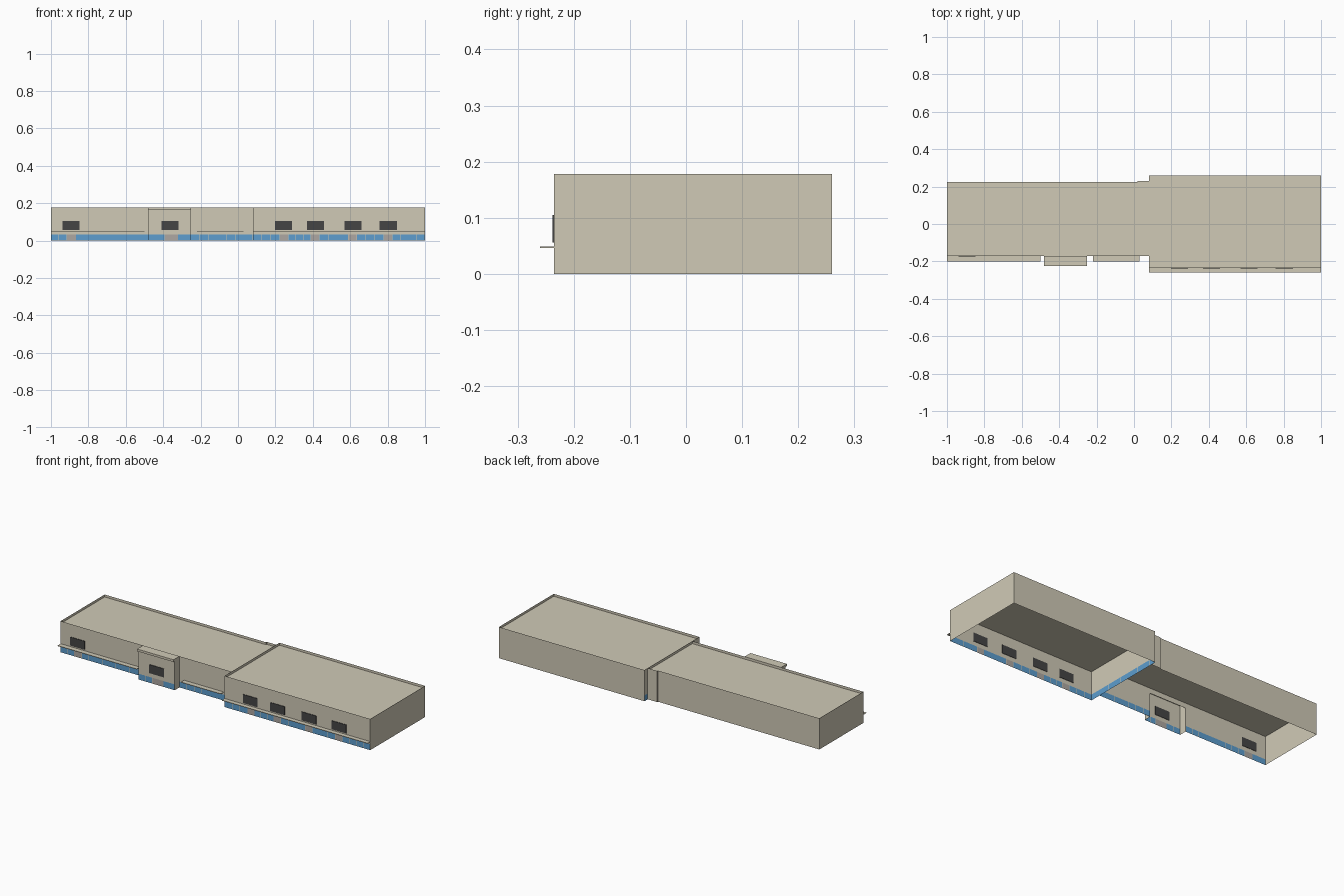
import bpy, bmesh

if "Cube" in bpy.data.objects:
    bpy.data.objects.remove(bpy.data.objects["Cube"])

TOP, ROOF, GLASS = 0.178, 0.164, 0.036


def mat(name, rgb):
    m = bpy.data.materials.new(name)
    m.diffuse_color = (*rgb, 1)
    m.use_nodes = True
    m.node_tree.nodes["Principled BSDF"].inputs["Base Color"].default_value = m.diffuse_color
    return m


BEIGE = mat("beige", (0.63, 0.59, 0.47))
BLUE = mat("blue_glass", (0.11, 0.34, 0.62))
DARK = mat("dark_panel", (0.06, 0.06, 0.06))
DOOR = mat("door_grey", (0.42, 0.39, 0.36))


def finish(name, bm, m):
    me = bpy.data.meshes.new(name)
    bm.to_mesh(me)
    bm.free()
    me.materials.append(m)
    ob = bpy.data.objects.new(name, me)
    bpy.context.collection.objects.link(ob)
    return ob


def wall(name, pts, z0, z1, m=BEIGE):
    """Vertical sheet following a plan polyline."""
    bm = bmesh.new()
    lo = [bm.verts.new((x, y, z0)) for x, y in pts]
    hi = [bm.verts.new((x, y, z1)) for x, y in pts]
    for i in range(len(pts) - 1):
        bm.faces.new((lo[i], lo[i + 1], hi[i + 1], hi[i]))
    return finish(name, bm, m)


def sheet(name, pts, z, m=BEIGE):
    bm = bmesh.new()
    bm.faces.new([bm.verts.new((x, y, z)) for x, y in pts])
    return finish(name, bm, m)


def box(name, x0, x1, y0, y1, z0, z1, m=BEIGE):
    bm = bmesh.new()
    bmesh.ops.create_cube(bm, size=1)
    for v in bm.verts:
        v.co = (x1 if v.co.x > 0 else x0, y1 if v.co.y > 0 else y0,
                z1 if v.co.z > 0 else z0)
    return finish(name, bm, m)


def glazing(name, p, q, doors=()):
    """Shopfront strip: glass panes with thin mullion gaps, doors at set x ranges."""
    (x0, y0), (x1, y1) = p, q
    wall(name + "_header", [p, q], GLASS - 0.003, 0.05)
    if x0 == x1:
        spans = [(y0, y1, BLUE)]
    else:
        spans, x = [], x0
        for a, b in doors:
            spans += [(x, a, BLUE), (a, b, DOOR)]
            x = b
        spans.append((x, x1, BLUE))
    for k, (a, b, m) in enumerate(spans):
        n = max(1, round((b - a) / 0.045)) if m is BLUE else 1
        w = (b - a) / n
        for i in range(n):
            s, e = a + i * w, a + (i + 1) * w
            g = 0.002
            ends = [(x0, s), (x0, e - g)] if x0 == x1 else [(s, y0), (e - g, y0)]
            wall(f"{name}_pane_{k}_{i}", ends, 0, GLASS - 0.003, m)
            post = [(x0, e - g), (x0, e)] if x0 == x1 else [(e - g, y0), (e, y0)]
            wall(f"{name}_mullion_{k}_{i}", post, 0, GLASS - 0.003, BEIGE)


# Plan lines
FL, FR, FP = -0.172, -0.235, -0.214
LX, RX = -0.48, -0.25

# Right wing shell and roof
wall("right_wing_walls", [(1, FR), (1, 0.26), (0.08, 0.26)], 0, TOP)
wall("right_wing_front", [(0.08, FR), (1, FR)], 0.05, TOP)
wall("right_wing_left_wall", [(0.08, FR), (0.08, 0.26)], 0.05, TOP)
sheet("right_wing_roof", [(0.08, FR), (1, FR), (1, 0.26), (0.08, 0.26)], ROOF)

# Left wing shell and roof
wall("left_wing_walls", [(-1, FL), (-1, 0.225), (0.02, 0.225), (0.02, 0.231),
                         (0.08, 0.231)], 0, TOP)
wall("left_wing_front_a", [(-1, FL), (LX, FL)], 0.05, TOP)
wall("left_wing_front_b", [(RX, FL), (0.08, FL)], 0.05, TOP)
wall("left_wing_front_over_portal", [(LX, FL), (RX, FL)], 0.135, TOP)
sheet("left_wing_roof", [(-1, FL), (0.08, FL), (0.08, 0.231), (0.02, 0.231),
                         (0.02, 0.225), (-1, 0.225)], ROOF)

# Entrance portal
wall("portal_front", [(LX, FP), (RX, FP)], 0.05, 0.165)
for n, x in (("left", LX), ("right", RX)):
    wall("portal_side_" + n, [(x, FP), (x, FL)], 0, 0.165)
box("portal_cap", LX, RX, -0.225, FL, 0.165, TOP)

# Shopfront glazing
glazing("right_glazing", (0.08, FR), (1, FR),
        [(0.225, 0.27), (0.39, 0.435), (0.59, 0.635), (0.78, 0.825)])
glazing("left_glazing", (-1, FL), (LX, FL), [(-0.915, -0.865)])
glazing("portal_glazing", (LX, FP), (RX, FP), [(-0.39, -0.32)])
glazing("middle_glazing", (RX, FL), (0.08, FL))
glazing("side_glazing", (0.08, FR), (0.08, 0.26))

# Canopies
box("right_canopy", 0.08, 1, -0.26, FR, 0.046, 0.049)
box("left_canopy", -1, -0.5, -0.2, FL, 0.046, 0.049)
box("middle_canopy", -0.22, 0.03, -0.2, FL, 0.046, 0.049)

# Dark blank panels above the doors
for i, (x, y) in enumerate(((-0.893, FL), (-0.363, FP), (0.243, FR), (0.415, FR),
                            (0.615, FR), (0.803, FR))):
    box(f"dark_panel_{i}", x - 0.046, x + 0.046, y - 0.003, y + 0.002, 0.056, 0.105, DARK)
